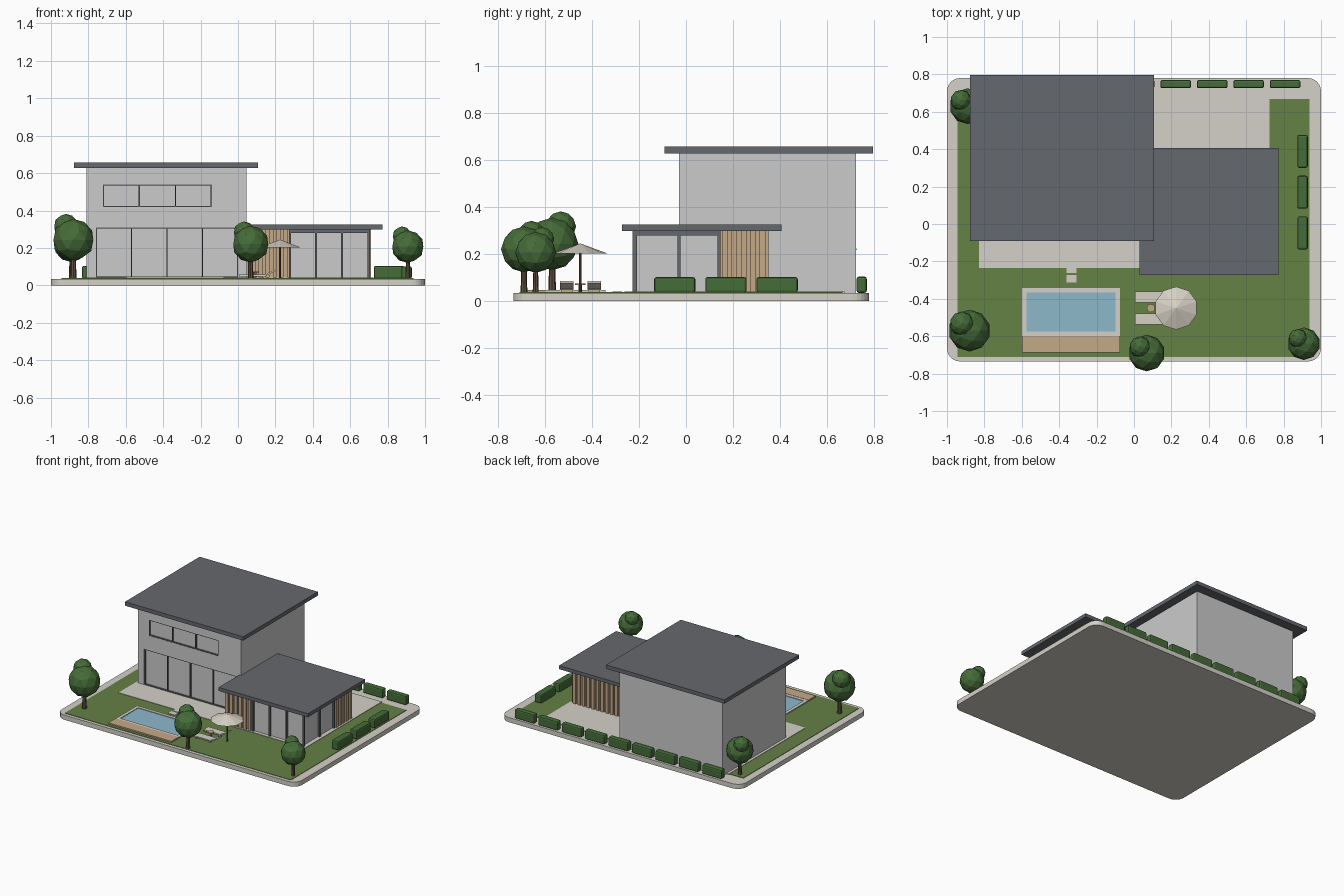
import bpy, math
from mathutils import Vector

if "Cube" in bpy.data.objects:
    bpy.data.objects.remove(bpy.data.objects["Cube"])


def material(name, r, g, b):
    m = bpy.data.materials.new(name)
    m.diffuse_color = (r, g, b, 1)
    m.use_nodes = True
    m.node_tree.nodes["Principled BSDF"].inputs["Base Color"].default_value = m.diffuse_color
    return m


STONE = material("pale_stone", 0.66, 0.64, 0.58)
GRASS = material("grass", 0.13, 0.22, 0.06)
SLATE = material("slate", 0.13, 0.14, 0.155)
WOOD = material("wood", 0.56, 0.40, 0.25)
WATER = material("water", 0.27, 0.48, 0.60)
LEAF = material("leaf", 0.06, 0.15, 0.04)
BARK = material("bark", 0.12, 0.08, 0.05)
CANVAS = material("canvas", 0.68, 0.64, 0.56)
G = 0.035  # ground level


def finish(name, mat):
    o = bpy.context.object
    o.name = name
    if mat:
        o.data.materials.append(mat)
    return o


def box(name, x, y, z, mat=None, bevel=0.0, segments=2):
    """Box from (min, max) ranges, optionally with rounded edges."""
    bpy.ops.mesh.primitive_cube_add(size=1)
    o = finish(name, mat)
    lo, hi = Vector((x[0], y[0], z[0])), Vector((x[1], y[1], z[1]))
    for v in o.data.vertices:
        v.co = [(lo[i] + hi[i]) / 2 + v.co[i] * (hi[i] - lo[i]) for i in range(3)]
    if bevel:
        m = o.modifiers.new("round", 'BEVEL')
        m.width, m.segments = bevel, segments
    return o


def cone(name, x, y, z, r1, r2, mat, sides=8):
    bpy.ops.mesh.primitive_cone_add(vertices=sides, radius1=r1, radius2=r2, depth=z[1] - z[0],
                                    location=(x, y, (z[0] + z[1]) / 2))
    return finish(name, mat)


def ball(name, loc, r):
    bpy.ops.mesh.primitive_ico_sphere_add(subdivisions=2, radius=r, location=loc)
    return finish(name, LEAF)


def tree(name, x, y, z, r):
    cone(name + "_trunk", x, y, (G, z), r * 0.15, r * 0.09, BARK)
    ball(name + "_canopy", (x, y, z), r)
    ball(name + "_crown", (x - 0.36 * r, y + 0.33 * r, z + 0.66 * r), r * 0.58)


def rounded_slab(name, x, y, z, r, mat):
    """Slab with rounded plan corners."""
    pts = []
    for i, (cx, cy) in enumerate([(x[1] - r, y[1] - r), (x[0] + r, y[1] - r),
                                  (x[0] + r, y[0] + r), (x[1] - r, y[0] + r)]):
        for k in range(7):
            a = math.pi / 2 * (i + k / 6)
            pts.append((cx + r * math.cos(a), cy + r * math.sin(a)))
    n = len(pts)
    verts = [(px, py, h) for h in z for px, py in pts]
    faces = [list(range(n))[::-1], list(range(n, 2 * n))]
    faces += [(i, (i + 1) % n, n + (i + 1) % n, n + i) for i in range(n)]
    me = bpy.data.meshes.new(name)
    me.from_pydata(verts, [], faces)
    o = bpy.data.objects.new(name, me)
    bpy.context.collection.objects.link(o)
    me.materials.append(mat)
    return o


# plot: plinth, lawn, paving, stepping stones
rounded_slab("plinth", (-1, 1), (-0.735, 0.78), (0, G), 0.07, STONE)
box("lawn", (-0.945, 0.937), (-0.71, 0.667), (G - 0.01, G + 0.003), GRASS)
box("paving", (-0.83, 0.725), (-0.235, 0.675), (G - 0.01, G + 0.006), STONE)
for i in range(2):
    y = -0.222 - 0.05 * i
    box(f"stepping_stone_{i}", (-0.362, -0.307), (y - 0.04, y), (G, G + 0.006), STONE)

# main house body with recessed windows
FRONT, RECESS = -0.03, 0.014
house = box("house_walls", (-0.81, 0.045), (FRONT, 0.725), (G, 0.63))
windows = {"lower": ((-0.76, 0.0), (0.041, 0.31), 4), "upper": ((-0.722, -0.14), (0.42, 0.54), 3)}
for name, (wx, wz, panes) in windows.items():
    cutter = box("cutter", wx, (FRONT - 0.05, FRONT + RECESS), wz)
    m = house.modifiers.new(name, 'BOOLEAN')
    m.operation, m.solver, m.object = 'DIFFERENCE', 'EXACT', cutter
    bpy.context.view_layer.objects.active = house
    bpy.ops.object.modifier_apply(modifier=name)
    bpy.data.objects.remove(cutter)
    step = (wx[1] - wx[0]) / panes
    for i in range(panes + 1):
        c = min(max(wx[0] + step * i, wx[0] + 0.003), wx[1] - 0.003)
        box(f"{name}_window_mullion_{i}", (c - 0.003, c + 0.003),
            (FRONT + 0.001, FRONT + RECESS), wz, SLATE)
    for i, z in enumerate((wz[0], wz[1] - 0.005)):
        box(f"{name}_window_rail_{i}", wx, (FRONT + 0.001, FRONT + RECESS), (z, z + 0.005), SLATE)
box("house_roof", (-0.877, 0.108), (-0.092, 0.796), (0.628, 0.657), SLATE)

# annex: glazed core, dark frames, timber battens
X0, X1, Y0, Y1, T = 0.045, 0.706, -0.223, 0.346, 0.298
D = 0.014
box("annex_glass_core", (X0, X1 - D), (Y0 + D, Y1 - D), (G, T))
box("annex_roof", (0.03, 0.773), (-0.273, 0.406), (T, 0.325), SLATE)
box("annex_header_front", (0.275, X1), (Y0, Y0 + D), (T - 0.018, T), SLATE)
box("annex_header_side", (X1 - D, X1), (Y0, 0.145), (T - 0.018, T), SLATE)
for i, x in enumerate((0.278, 0.417, 0.556, 0.699)):
    box(f"annex_front_post_{i}", (x - 0.006, x + 0.006), (Y0, Y0 + D), (G, T), SLATE)
for i, y in enumerate((-0.216, -0.03, 0.14)):
    box(f"annex_side_post_{i}", (X1 - D, X1), (y - 0.006, y + 0.006), (G, T), SLATE)


def battens(name, a, b, place):
    """Row of vertical boards from a to b on a backing; place(range, depth) gives x and y ranges."""
    box(name + "_backing", *place((a, b), (0, D * 0.4)), (G, T), WOOD)
    n = round((b - a) / 0.04)
    step = (b - a) / n
    for i in range(n):
        s = a + step * (i + 0.2)
        box(f"{name}_batten_{i}", *place((s, s + step * 0.6), (0, D * 1.4)), (G, T), WOOD)


battens("annex_front_timber", X0, 0.272, lambda r, d: (r, (Y0 + D - d[1], Y0 + D)))
battens("annex_side_timber", 0.146, Y1, lambda r, d: ((X1 - D, X1 - D + d[1]), r))
battens("annex_back_timber", X0, X1, lambda r, d: (r, (Y1 - D, Y1 - D + d[1])))

# pool with stone rim and timber deck
px, py, w = (-0.6, -0.075), (-0.6, -0.342), 0.024
box("pool_water", (px[0] + w, px[1] - w), (py[0] + w, py[1] - w), (G, 0.041), WATER)
for i, x in enumerate((px[0], px[1] - w)):
    box(f"pool_rim_side_{i}", (x, x + w), py, (G, 0.046), STONE)
for i, y in enumerate((py[0], py[1] - w)):
    box(f"pool_rim_end_{i}", (px[0] + w, px[1] - w), (y, y + w), (G, 0.046), STONE)
box("pool_deck", px, (-0.686, py[0]), (G, 0.048), WOOD)

# sun loungers with raised backs, table and parasol
for i, y in enumerate((-0.391, -0.508)):
    ys = (y - 0.029, y + 0.029)
    box(f"lounger_seat_{i}", (0.005, 0.15), ys, (0.048, 0.057), CANVAS)
    back = box(f"lounger_back_{i}", (0, 0.062), ys, (-0.004, 0.004), CANVAS)
    back.location = (0.145, 0, 0.053)
    back.rotation_euler.y = -math.radians(27)
    for j, x in enumerate((0.015, 0.13)):
        box(f"lounger_{i}_leg_{j}", (x, x + 0.01), (ys[0] + 0.004, ys[1] - 0.004), (G, 0.048), WOOD)
cone("table_leg", 0.09, -0.45, (G, 0.068), 0.008, 0.008, WOOD)
cone("table_top", 0.09, -0.45, (0.068, 0.075), 0.022, 0.022, WOOD, 12)
cone("parasol_pole", 0.225, -0.45, (G, 0.24), 0.005, 0.005, BARK)
cone("parasol_canopy", 0.225, -0.45, (0.203, 0.245), 0.115, 0.0, CANVAS, 10)

# hedges along the back and right side
for i in range(9):
    x = 0.808 - 0.195 * i
    box(f"back_hedge_{i}", (x - 0.082, x + 0.082), (0.726, 0.77), (G, 0.104), LEAF, 0.01)
for i in range(3):
    y = 0.388 - 0.218 * i
    box(f"side_hedge_{i}", (0.873, 0.929), (y - 0.088, y + 0.088), (G, 0.102), LEAF, 0.01)

# trees
tree("front_left_tree", -0.88, -0.57, 0.243, 0.112)
tree("front_middle_tree", 0.068, -0.69, 0.22, 0.098)
tree("front_right_tree", 0.908, -0.64, 0.207, 0.087)
tree("back_left_tree", -0.89, 0.63, 0.22, 0.096)
